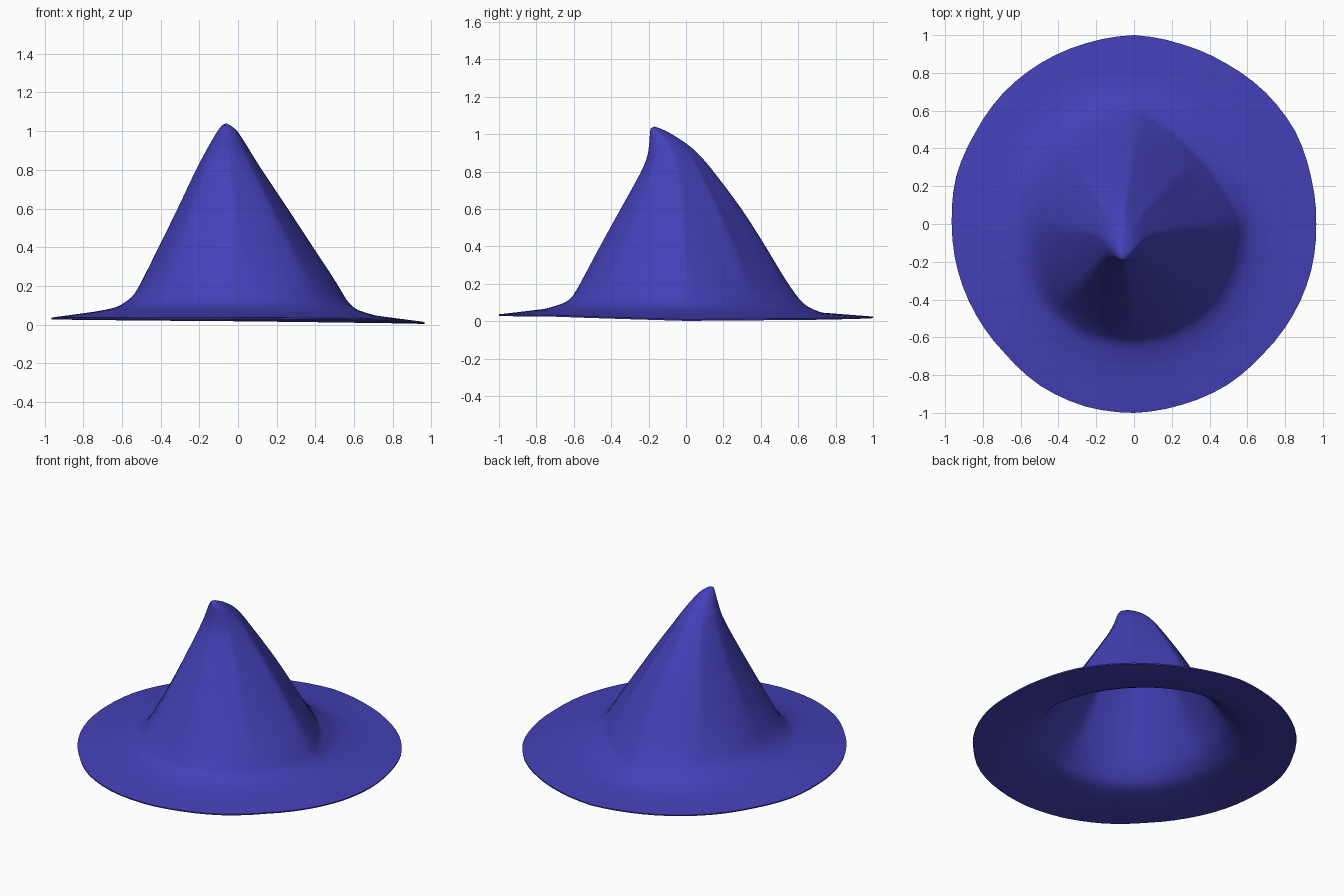
import bpy, bmesh, math

if "Cube" in bpy.data.objects:
    bpy.data.objects.remove(bpy.data.objects["Cube"])

SEG = 72
THICK = .008

# Brim outline: radius every 15 degrees and height every 45, counter-clockwise from +x
RIM = [.965, .97, .985, .985, .98, .985, 1.0, .99, .985, .98, .97, .975,
       .965, .965, .965, .968, .99, 1.0, 1.0, .99, .985, .97, .97, .97]
RIM_Z = [.010, .016, .025, .031, .036, .037, .037, .032]

# Crown cross-sections: z, x min, x max, y min, y max, how far towards an octagon
RINGS = [
    (.055, -.75, .72, -.76, .73, 0),
    (.080, -.65, .62, -.69, .655, 0),
    (.115, -.585, .572, -.625, .61, .05),
    (.16, -.535, .542, -.59, .575, .12),
    (.25, -.485, .487, -.54, .515, .3),
    (.40, -.41, .388, -.46, .425, .5),
    (.60, -.312, .257, -.35, .297, .6),
    (.79, -.222, .13, -.245, .155, .6),
    (.88, -.175, .073, -.208, .080, .4),
    (.94, -.142, .036, -.198, .015, .2),
    (1.0, -.106, -.004, -.193, -.075, .1),
    (1.03, -.083, -.04, -.190, -.135, 0),
]


def around(table, a):
    """Value of a table spread evenly round the circle."""
    t = a / math.tau * len(table)
    i = int(t + 1e-6)
    f = max(t - i, 0)
    return table[i % len(table)] * (1 - f) + table[(i + 1) % len(table)] * f


def rim_point(a):
    r = around(RIM, a)
    return (r * math.cos(a), r * math.sin(a), around(RIM_Z, a))


def ring_point(a, z, x0, x1, y0, y1, fold):
    step = math.pi / 4
    octagon = math.cos(step / 2) / math.cos(a % step - step / 2)
    r = 1 + fold * (octagon - 1)
    c, s = math.cos(a), math.sin(a)
    # crown is flattened at the back right, fuller at the front left
    lobe = max(0, math.sin(2 * a)) * min(1, max(0, (z - .055) / .08))
    r *= 1 - (.14 if s > 0 else -.04) * lobe
    tilt = .010 * max(0, (.1 - z) / .045)      # brim sags to the right and back
    return ((x0 + x1) / 2 + (x1 - x0) / 2 * r * c,
            (y0 + y1) / 2 + (y1 - y0) / 2 * r * s, z - tilt * (c + s))


def smooth_rows(rows, sub=3):
    """Catmull-Rom refinement of the section table."""
    out = []
    for i in range(len(rows) - 1):
        p = [rows[max(i - 1, 0)], rows[i], rows[i + 1], rows[min(i + 2, len(rows) - 1)]]
        for k in range(sub):
            t = k / sub
            out.append([.5 * (2 * b + (c - a) * t + (2 * a - 5 * b + 4 * c - d) * t * t
                              + (3 * b - a - 3 * c + d) * t ** 3) for a, b, c, d in zip(*p)])
    return out + [rows[-1]]


# Hat skin: brim edge, brim, crown and bent tip as one loft
bm = bmesh.new()
angles = [math.tau * i / SEG for i in range(SEG)]
edge = [rim_point(a) for a in angles]
first = [ring_point(a, *RINGS[0]) for a in angles]
middle = [tuple((p + q) / 2 for p, q in zip(u, v)) for u, v in zip(edge, first)]
loops = [edge, middle] + [[ring_point(a, *row) for a in angles] for row in smooth_rows(RINGS)]
rings = [[bm.verts.new(p) for p in loop] for loop in loops]
for lo, hi in zip(rings, rings[1:]):
    for i in range(SEG):
        j = (i + 1) % SEG
        bm.faces.new((lo[i], lo[j], hi[j], hi[i]))
tip = bm.verts.new((-.063, -.170, 1.041))
for i in range(SEG):
    bm.faces.new((rings[-1][i], rings[-1][(i + 1) % SEG], tip))

mesh = bpy.data.meshes.new("pointed_hat")
bm.to_mesh(mesh)
bm.free()
hat = bpy.data.objects.new("pointed_hat", mesh)
bpy.context.collection.objects.link(hat)

mat = bpy.data.materials.new("blue_felt")
mat.diffuse_color = (.058, .052, .48, 1)
mat.use_nodes = True
mat.node_tree.nodes["Principled BSDF"].inputs["Base Color"].default_value = mat.diffuse_color
mesh.materials.append(mat)

# Thin felt, open underneath; applied so the brim edge stays crisp
felt = hat.modifiers.new("felt_thickness", 'SOLIDIFY')
felt.thickness = THICK
felt.offset = -1
bpy.context.view_layer.objects.active = hat
hat.select_set(True)
bpy.ops.object.modifier_apply(modifier=felt.name)
bpy.ops.object.shade_smooth_by_angle(angle=math.radians(50))
